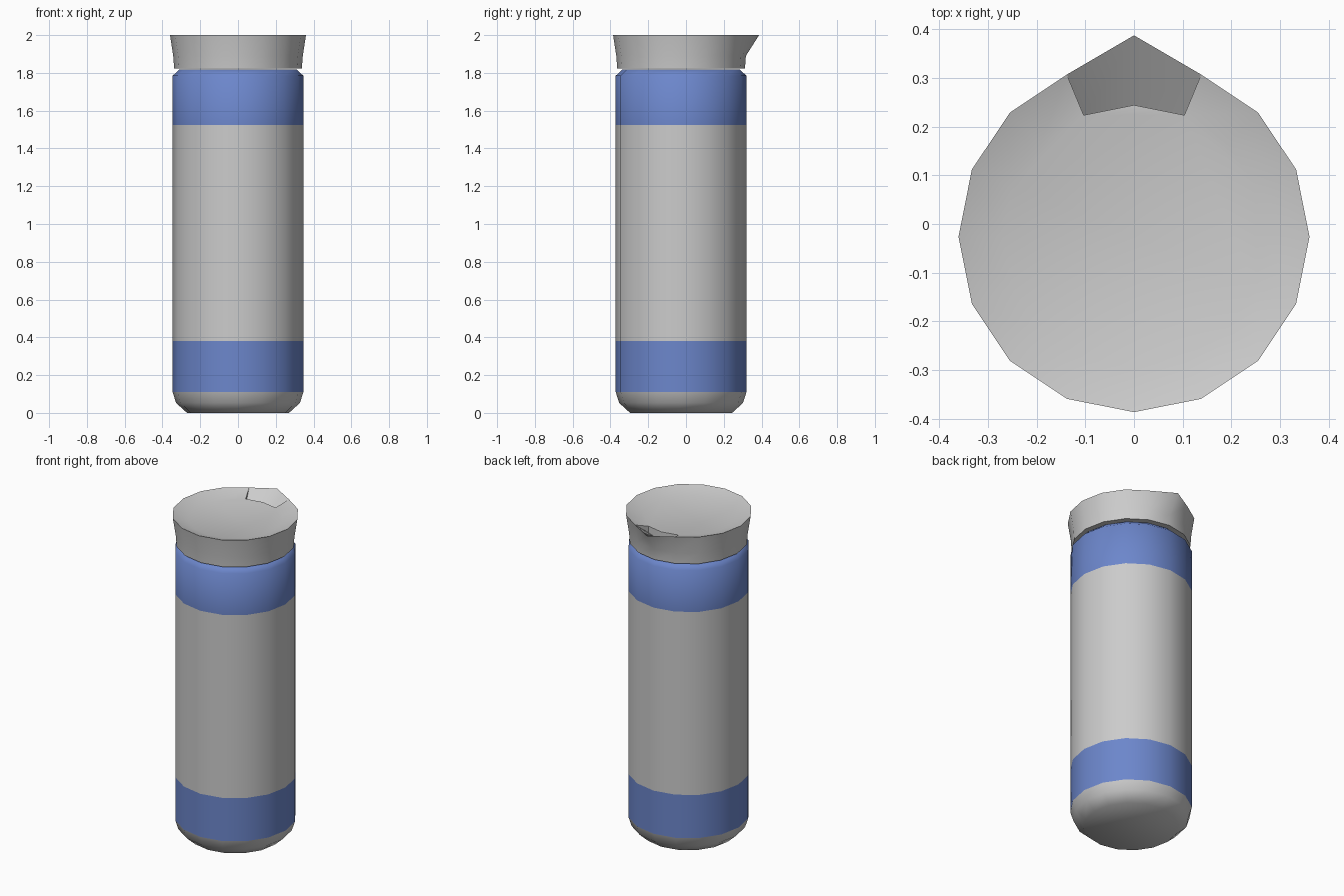
import bpy, bmesh, math

if "Cube" in bpy.data.objects:
    bpy.data.objects.remove(bpy.data.objects["Cube"])

N, CY = 16, -0.026   # sides and body axis offset

blue = bpy.data.materials.new("blue")
blue.diffuse_color = (0.15, 0.24, 0.6, 1)
blue.use_nodes = True
blue.node_tree.nodes["Principled BSDF"].inputs["Base Color"].default_value = blue.diffuse_color


def ring(bm, r, z):
    return [bm.verts.new((r * math.cos(2 * math.pi * i / N),
                          CY + r * math.sin(2 * math.pi * i / N), z)) for i in range(N)]


def loft(bm, a, b, skip=()):
    for i in range(N):
        if i not in skip:
            j = (i + 1) % N
            bm.faces.new((a[i], a[j], b[j], b[i]))


def finish(bm, name, mat=None):
    me = bpy.data.meshes.new(name)
    bm.to_mesh(me)
    bm.free()
    ob = bpy.data.objects.new(name, me)
    bpy.context.collection.objects.link(ob)
    if mat:
        me.materials.append(mat)
    bpy.ops.object.select_all(action='DESELECT')
    ob.select_set(True)
    bpy.context.view_layer.objects.active = ob
    bpy.ops.object.shade_smooth_by_angle(angle=math.radians(50))
    return ob


def turned(name, profile, mat=None, bottom=False, top=False):
    bm = bmesh.new()
    rings = [ring(bm, r, z) for r, z in profile]
    for a, b in zip(rings, rings[1:]):
        loft(bm, a, b)
    if bottom:
        bm.faces.new(rings[0][::-1])
    if top:
        bm.faces.new(rings[-1])
    return finish(bm, name, mat)


# Body sections, flush with each other
R = 0.346
turned("base", [(0.27, 0), (0.328, 0.053), (R, 0.11)], bottom=True)
turned("lower_band", [(R, 0.11), (R, 0.38)], blue)
turned("middle", [(R, 0.38), (R, 1.525)])
turned("upper_band", [(R, 1.525), (R, 1.785), (0.31, 1.818)], blue, top=True)

# Lid: flared wall, dished top, one rim vertex pulled out as the spout
bm = bmesh.new()
tip = N // 4
low, mid, rim, dish = [ring(bm, r, z) for r, z in
                       ((0.338, 1.822), (0.343, 1.89), (0.36, 2.0), (0.27, 1.97))]
rim[tip].co.y = 0.387
bm.faces.new(low[::-1])
loft(bm, low, mid)
loft(bm, mid, rim)
loft(bm, rim, dish, skip=(tip - 1, tip))
bm.faces.new(dish)

# Pouring recess between rim and dish
right, left = tip - 1, tip + 1
floor = {}
for i, z in ((right, 1.93), (tip, 1.91), (left, 1.93)):
    floor[i] = bm.verts.new((dish[i].co.x, dish[i].co.y, z))
for a, b in ((right, tip), (tip, left)):
    bm.faces.new((rim[a], rim[b], floor[b], floor[a]))
    bm.faces.new((floor[a], floor[b], dish[b], dish[a]))
bm.faces.new((rim[right], floor[right], dish[right]))
bm.faces.new((rim[left], dish[left], floor[left]))
finish(bm, "lid")
